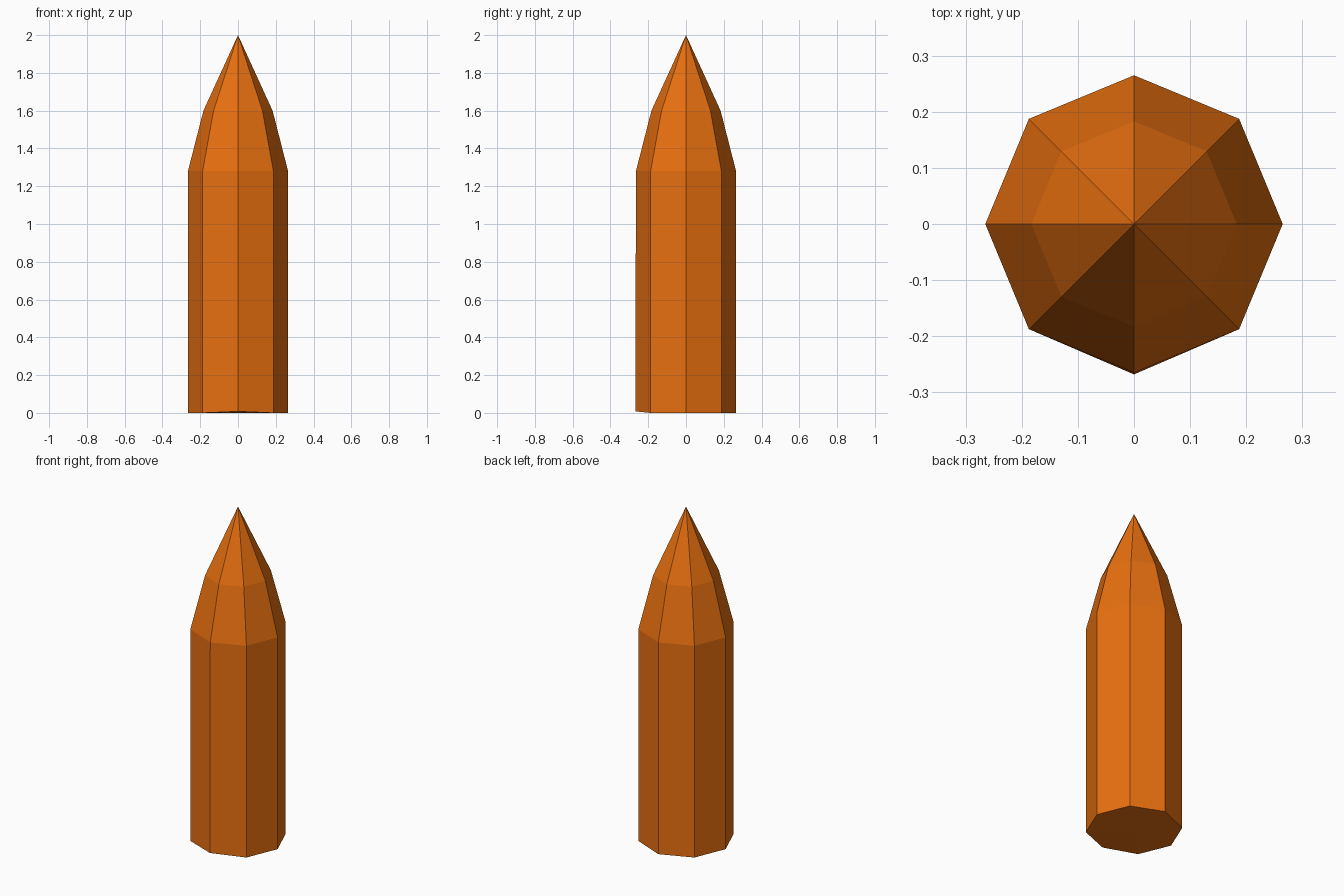
import bpy, bmesh
from math import cos, sin, tau

if "Cube" in bpy.data.objects:
    bpy.data.objects.remove(bpy.data.objects["Cube"])

SIDES = 8
PROFILE = [(0.265, 0.0), (0.265, 1.28), (0.183, 1.60)]  # radius, height
TIP_HEIGHT = 2.0

bm = bmesh.new()

# Octagonal rings up the shaft and shoulder
rings = [[bm.verts.new((r * cos(tau * i / SIDES), r * sin(tau * i / SIDES), z))
          for i in range(SIDES)] for r, z in PROFILE]
for low, high in zip(rings, rings[1:]):
    for i in range(SIDES):
        j = (i + 1) % SIDES
        bm.faces.new((low[i], low[j], high[j], high[i]))

# Pointed tip
tip = bm.verts.new((0, 0, TIP_HEIGHT))
for i in range(SIDES):
    bm.faces.new((rings[-1][i], rings[-1][(i + 1) % SIDES], tip))

# Flat base, with its front corner very slightly lifted and pushed out
base = rings[0]
centre = bm.verts.new((0, 0, 0))
for i in range(SIDES):
    bm.faces.new((base[(i + 1) % SIDES], base[i], centre))
base[6].co.y -= 0.003
base[6].co.z = 0.008

bmesh.ops.recalc_face_normals(bm, faces=bm.faces)
mesh = bpy.data.meshes.new("pointed_stake")
bm.to_mesh(mesh)
bm.free()
stake = bpy.data.objects.new("pointed_stake", mesh)
bpy.context.collection.objects.link(stake)

# Orange surface
orange = bpy.data.materials.new("orange")
orange.diffuse_color = (0.80, 0.16, 0.005, 1)
orange.use_nodes = True
orange.node_tree.nodes["Principled BSDF"].inputs["Base Color"].default_value = orange.diffuse_color
mesh.materials.append(orange)
